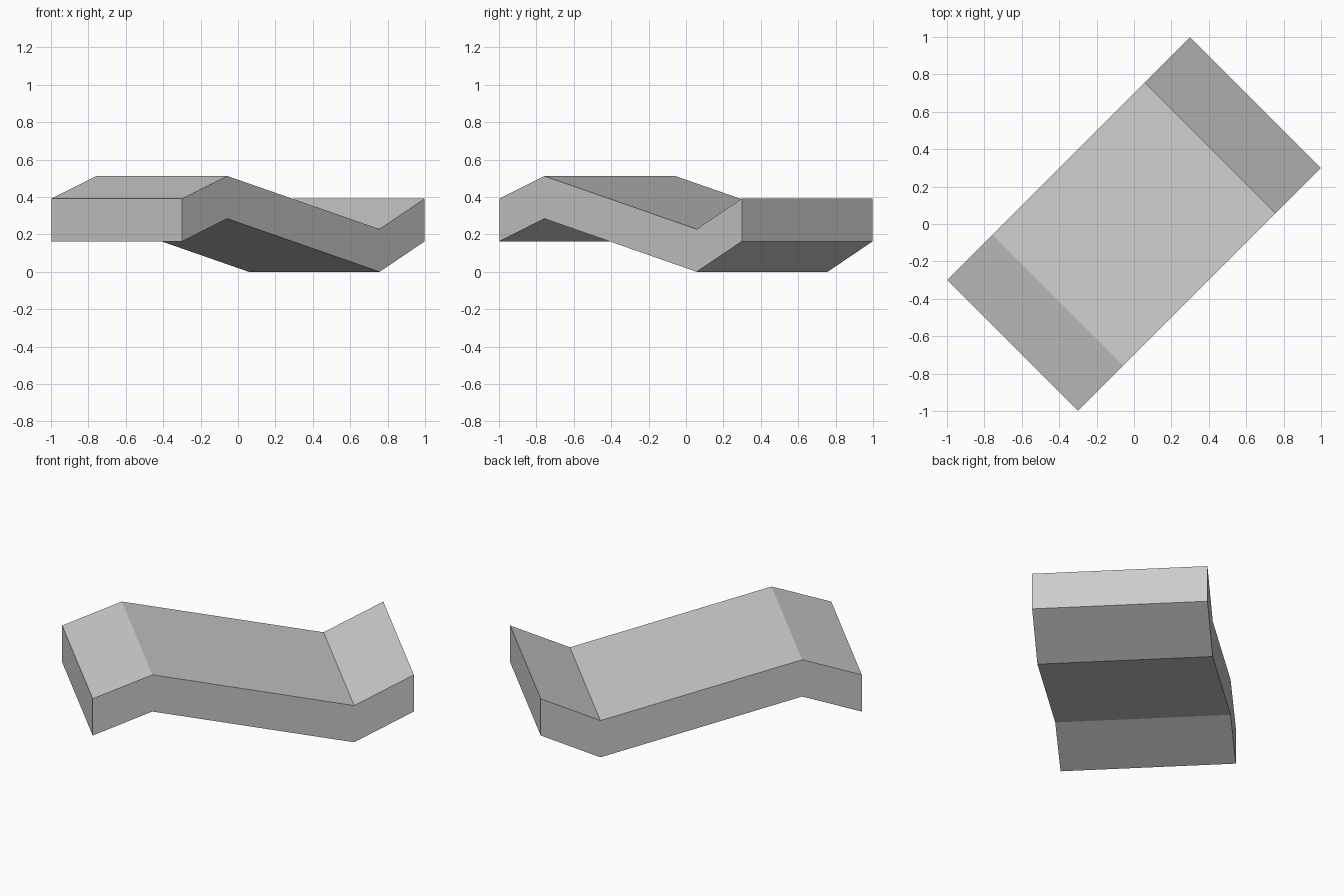
import bpy
import bmesh
from math import radians
from mathutils import Matrix, Vector

cube = bpy.data.objects.get("Cube")
if cube:
    bpy.data.objects.remove(cube, do_unlink=True)

# Plain grey material
grey = bpy.data.materials.new("light_grey")
grey.use_nodes = True
colour = (0.6, 0.6, 0.6, 1)
grey.diffuse_color = colour
grey.node_tree.nodes["Principled BSDF"].inputs["Base Color"].default_value = colour

# Side profile of the bent slab: underside bend points, raised by the thickness
WIDTH, THICKNESS = 0.99, 0.228
underside = [(-0.917, 0.163), (-0.576, 0.284), (0.576, 0.0), (0.917, 0.163)]
topside = [(u, z + THICKNESS) for u, z in reversed(underside)]

# Extrude the profile across the width, then turn the slab diagonally
bm = bmesh.new()
side = bm.faces.new([bm.verts.new((u, -WIDTH / 2, z)) for u, z in underside + topside])
sweep = bmesh.ops.extrude_face_region(bm, geom=[side], use_keep_orig=True)
moved = [g for g in sweep["geom"] if isinstance(g, bmesh.types.BMVert)]
bmesh.ops.translate(bm, verts=moved, vec=Vector((0, WIDTH, 0)))
bmesh.ops.recalc_face_normals(bm, faces=bm.faces[:])
bm.transform(Matrix.Rotation(radians(45), 4, "Z"))

mesh = bpy.data.meshes.new("bent_slab")
bm.to_mesh(mesh)
bm.free()
mesh.materials.append(grey)
slab = bpy.data.objects.new("bent_slab", mesh)
bpy.context.collection.objects.link(slab)
